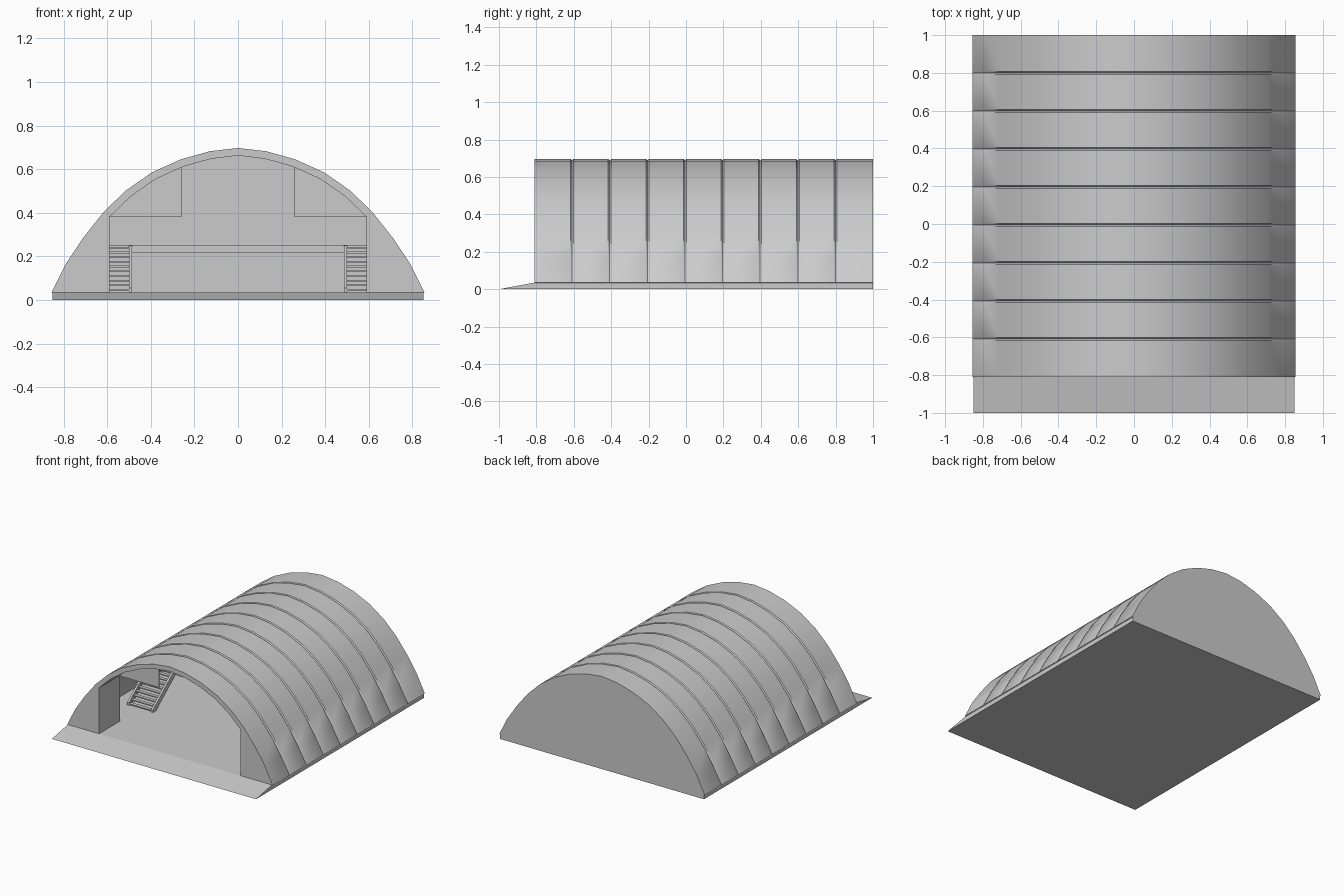
import bpy, bmesh
from mathutils import Vector

if "Cube" in bpy.data.objects:
    bpy.data.objects.remove(bpy.data.objects["Cube"])

grey = bpy.data.materials.new("light_grey")
grey.use_nodes = True
grey.diffuse_color = (0.6, 0.6, 0.6, 1)
grey.node_tree.nodes["Principled BSDF"].inputs["Base Color"].default_value = (0.6, 0.6, 0.6, 1)

FLOOR, FRONT, BACK = 0.035, -0.81, 1.0
PANELS = 9
half_arch = [(0.855, 0.035), (0.79, 0.165), (0.71, 0.285), (0.615, 0.405), (0.514, 0.502),
             (0.395, 0.585), (0.262, 0.645), (0.13, 0.682), (0, 0.697)]


def mirrored(points):
    return points + [(-x, z) for x, z in reversed(points[:-1])]


def inset(points, depth):
    """Move an arch inwards along its normals."""
    result = []
    for i, p in enumerate(points):
        a, b = points[max(i - 1, 0)], points[min(i + 1, len(points) - 1)]
        t = (Vector(b) - Vector(a)).normalized()
        result.append((p[0] - t.y * depth, p[1] + t.x * depth))
    return result


def finish(name, bm, smooth=False):
    bmesh.ops.recalc_face_normals(bm, faces=bm.faces)
    mesh = bpy.data.meshes.new(name)
    bm.to_mesh(mesh)
    bm.free()
    mesh.materials.append(grey)
    obj = bpy.data.objects.new(name, mesh)
    bpy.context.collection.objects.link(obj)
    if smooth:
        bpy.ops.object.select_all(action='DESELECT')
        obj.select_set(True)
        bpy.context.view_layer.objects.active = obj
        bpy.ops.object.shade_smooth_by_angle(angle=0.5)
    return obj


def prism(name, points, start, end, axis="y"):
    """Extrude an xz outline along y, or a yz outline along x."""
    bm = bmesh.new()
    place = (lambda p: (p[0], start, p[1])) if axis == "y" else (lambda p: (start, p[0], p[1]))
    face = bm.faces.new([bm.verts.new(place(p)) for p in points])
    moved = bmesh.ops.extrude_face_region(bm, geom=[face])["geom"]
    shift = (0, end - start, 0) if axis == "y" else (end - start, 0, 0)
    bmesh.ops.translate(bm, vec=shift, verts=[v for v in moved if isinstance(v, bmesh.types.BMVert)])
    return finish(name, bm)


def box(name, x0, x1, y0, y1, z0, z1):
    return prism(name, [(x0, z0), (x1, z0), (x1, z1), (x0, z1)], y0, y1)


outer = mirrored(half_arch)
inner = inset(outer, 0.035)

# Floor slab with a sloping entrance ramp
prism("floor_and_ramp", [(-1, 0), (BACK, 0), (BACK, FLOOR), (FRONT, FLOOR)], -0.85, 0.85, "x")

# Vaulted roof: panels separated by shallow grooves that fade out at the feet
groove = inset(outer, 0.008)
groove[0], groove[-1] = outer[0], outer[-1]
step = (BACK - FRONT) / PANELS
stations = [(FRONT + 0.004, outer)]
for i in range(1, PANELS):
    y = FRONT + i * step
    stations += [(y - 0.008, outer), (y, groove), (y + 0.008, outer)]
stations.append((BACK - 0.004, outer))
bm = bmesh.new()
rings = [[bm.verts.new((x, y, z)) for x, z in arch + inner[::-1]] for y, arch in stations]
count = len(rings[0])
for a, b in zip(rings, rings[1:]):
    for i in range(count):
        j = (i + 1) % count
        bm.faces.new((a[i], a[j], b[j], b[i]))
for ring in (rings[0], rings[-1]):
    for i in range(len(outer) - 1):
        bm.faces.new((ring[i], ring[i + 1], ring[count - 2 - i], ring[count - 1 - i]))
finish("vaulted_roof", bm, smooth=True)

# End walls
prism("back_wall", outer, BACK - 0.004, BACK)
DOOR = 0.59
top = [p for p in inner if abs(p[0]) < DOOR - 0.03]
opening = [(DOOR, FLOOR), (DOOR, 0.38)] + top + [(-DOOR, 0.38), (-DOOR, FLOOR)]
prism("front_wall", outer + opening[::-1], FRONT, FRONT + 0.004)

# Parts repeated on both sides
right_inner = [p for p in inner if p[0] > 0]
PORCH = -0.56
for side, s in (("left", 1), ("right", -1)):
    flip = lambda pts: [(s * x, z) for x, z in pts]
    # Deep door jamb and the panel hanging behind it
    low = [p for p in right_inner if p[1] < 0.37]
    prism(side + "_door_jamb", flip([(DOOR, FLOOR)] + low + [(DOOR, 0.38)]), FRONT + 0.004, PORCH)
    high = [p for p in right_inner if p[1] > 0.37 and p[0] > 0.27]
    prism(side + "_hanging_panel", flip([(0.26, 0.38), (DOOR, 0.38)] + high + [(0.26, 0.61)]),
          PORCH - 0.01, PORCH)

    # Open staircase up to the upper floor
    y0, y1, z1 = -0.32, -0.05, 0.25
    for name, x in (("inner", 0.485), ("outer", 0.685)):
        prism(f"{side}_{name}_stringer",
              [(y0, FLOOR), (y0 + 0.04, FLOOR), (y1, z1 - 0.035), (y1, z1), (y1 - 0.02, z1), (y0, FLOOR + 0.02)],
              s * x, s * (x + 0.015), "x")
    treads = 10
    for i in range(treads):
        t = (i + 0.5) / treads
        y, z = y0 + t * (y1 - y0), FLOOR + t * (z1 - FLOOR)
        box(f"{side}_tread_{i + 1}", s * 0.495, s * 0.69, y - 0.013, y + 0.013, z - 0.004, z + 0.004)

# Upper floor over the back half
prism("upper_floor", [(-0.735, 0.215), (0.735, 0.215), (0.71, 0.252), (-0.71, 0.252)], -0.05, BACK - 0.004)
